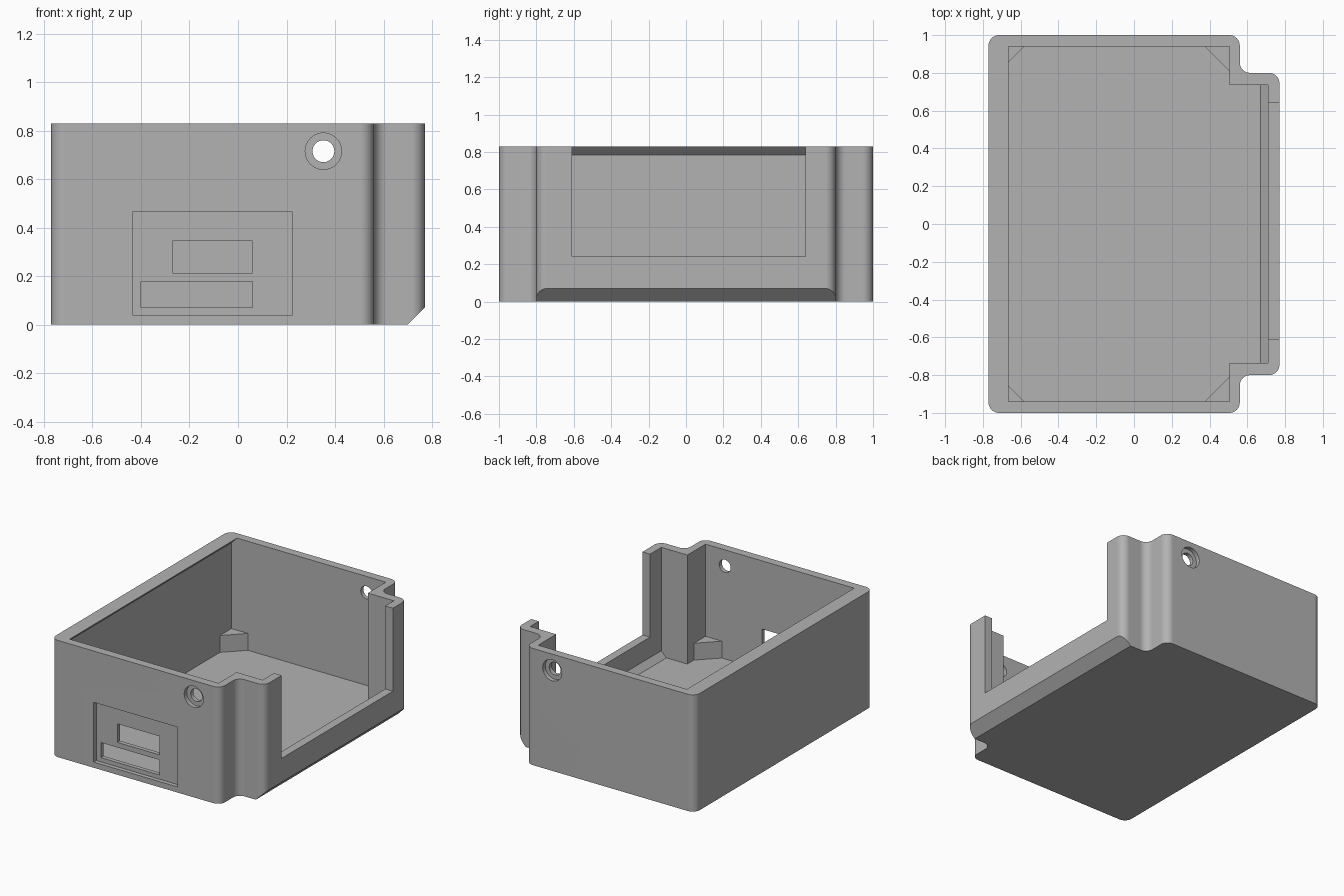
import bpy, bmesh, math
from mathutils import Vector

if "Cube" in bpy.data.objects:
    bpy.data.objects.remove(bpy.data.objects["Cube"])

H, FLOOR = 0.83, 0.055        # overall height, floor thickness
R, SEG = 0.055, 8             # corner radius and segments

grey = bpy.data.materials.new("plain grey")
grey.diffuse_color = (0.45, 0.45, 0.45, 1)
grey.use_nodes = True
grey.node_tree.nodes["Principled BSDF"].inputs["Base Color"].default_value = grey.diffuse_color


def prism(name, pts, axis, a, b):
    """Extrude a 2D outline along an axis: 'z' takes (x, y), 'y' takes (x, z)."""
    bm = bmesh.new()
    place = (lambda p: (p[0], p[1], a)) if axis == 'z' else (lambda p: (p[0], a, p[1]))
    face = bm.faces.new([bm.verts.new(place(p)) for p in pts])
    new = bmesh.ops.extrude_face_region(bm, geom=[face])["geom"]
    shift = Vector((0, 0, b - a)) if axis == 'z' else Vector((0, b - a, 0))
    bmesh.ops.translate(bm, vec=shift, verts=[v for v in new if isinstance(v, bmesh.types.BMVert)])
    bmesh.ops.recalc_face_normals(bm, faces=bm.faces)
    mesh = bpy.data.meshes.new(name)
    bm.to_mesh(mesh)
    bm.free()
    mesh.materials.append(grey)
    obj = bpy.data.objects.new(name, mesh)
    bpy.context.collection.objects.link(obj)
    return obj


def rounded(corners):
    """Replace every right-angled corner by an arc of radius R."""
    out = []
    for i, c in enumerate(corners):
        c = Vector(c)
        u = (Vector(corners[i - 1]) - c).normalized() * R
        v = (Vector(corners[(i + 1) % len(corners)]) - c).normalized() * R
        for k in range(SEG + 1):
            t = k / SEG * math.pi / 2
            out.append(c + u * (1 - math.sin(t)) + v * (1 - math.cos(t)))
    return out


def rect(x0, x1, z0, z1):
    return [(x0, z0), (x1, z0), (x1, z1), (x0, z1)]


def circle(x, z, r, n=48):
    return [(x + r * math.cos(i * math.tau / n), z + r * math.sin(i * math.tau / n)) for i in range(n)]


def cut(target, cutter):
    mod = target.modifiers.new("cut", 'BOOLEAN')
    mod.operation, mod.solver, mod.object = 'DIFFERENCE', 'EXACT', cutter
    bpy.context.view_layer.objects.active = target
    bpy.ops.object.modifier_apply(modifier=mod.name)
    bpy.data.objects.remove(cutter, do_unlink=True)


# Outer body with the bulge on the right side
body = prism("enclosure_shell", rounded([
    (-0.77, -1), (0.56, -1), (0.56, -0.8), (0.77, -0.8),
    (0.77, 0.8), (0.56, 0.8), (0.56, 1), (-0.77, 1)]), 'z', 0, H)

# Bevel under the bulge
cut(body, prism("bevel_cutter", [(0.65, -0.05), (0.85, -0.05), (0.85, 0.15)], 'y', -1.1, 1.1))

# Main cavity, leaving a sloped lip along the left wall
cut(body, prism("cavity_cutter", [
    (-0.71, FLOOR), (0.505, FLOOR), (0.505, 0.95), (-0.665, 0.95),
    (-0.665, H), (-0.71, 0.785)], 'y', -0.94, 0.94))

# Cavity inside the bulge, following its bevel
cut(body, prism("bulge_cutter", [
    (0.4, FLOOR), (0.67, FLOOR), (0.71, FLOOR + 0.04), (0.71, 0.95), (0.4, 0.95)],
    'y', -0.737, 0.737))

# Open window in the right wall
cut(body, prism("window_cutter", rect(0.69, 0.9, 0.24, 0.95), 'y', -0.61, 0.64))

# Front port recess and its two slots
cut(body, prism("recess_cutter", rect(-0.435, 0.225, 0.04, 0.465), 'y', -1.1, -0.97))
cut(body, prism("slot_cutter", rect(-0.27, 0.06, 0.213, 0.345), 'y', -1.1, -0.9))
cut(body, prism("slot_cutter", rect(-0.4, 0.06, 0.07, 0.177), 'y', -1.1, -0.9))

# Counterbored screw holes, front and back
for s in (-1, 1):
    cut(body, prism("bore_cutter", circle(0.352, 0.715, 0.075), 'y', s * 0.97, s * 1.1))
    cut(body, prism("hole_cutter", circle(0.352, 0.715, 0.045), 'y', s * 0.9, s * 1.1))

# Smooth the round parts, keep flat walls flat
bpy.ops.object.select_all(action='DESELECT')
body.select_set(True)
bpy.context.view_layer.objects.active = body
bpy.ops.object.shade_smooth_by_angle(angle=math.radians(30))
weighted = body.modifiers.new("flat_walls", 'WEIGHTED_NORMAL')
weighted.keep_sharp = True

# Triangular support blocks in the four floor corners
for side, x, dx in (("left", -0.71, 1), ("right", 0.505, -1)):
    for end, s in (("front", -1), ("back", 1)):
        e, leg = 0.01, 0.14   # sunk slightly into the walls
        cx, cy = x - dx * e, s * (0.94 + e)
        prism(f"corner_block_{end}_{side}", [
            (cx, cy), (cx + dx * (leg + e), cy), (cx, cy - s * (leg + e))],
            'z', FLOOR - 0.01, 0.175)
